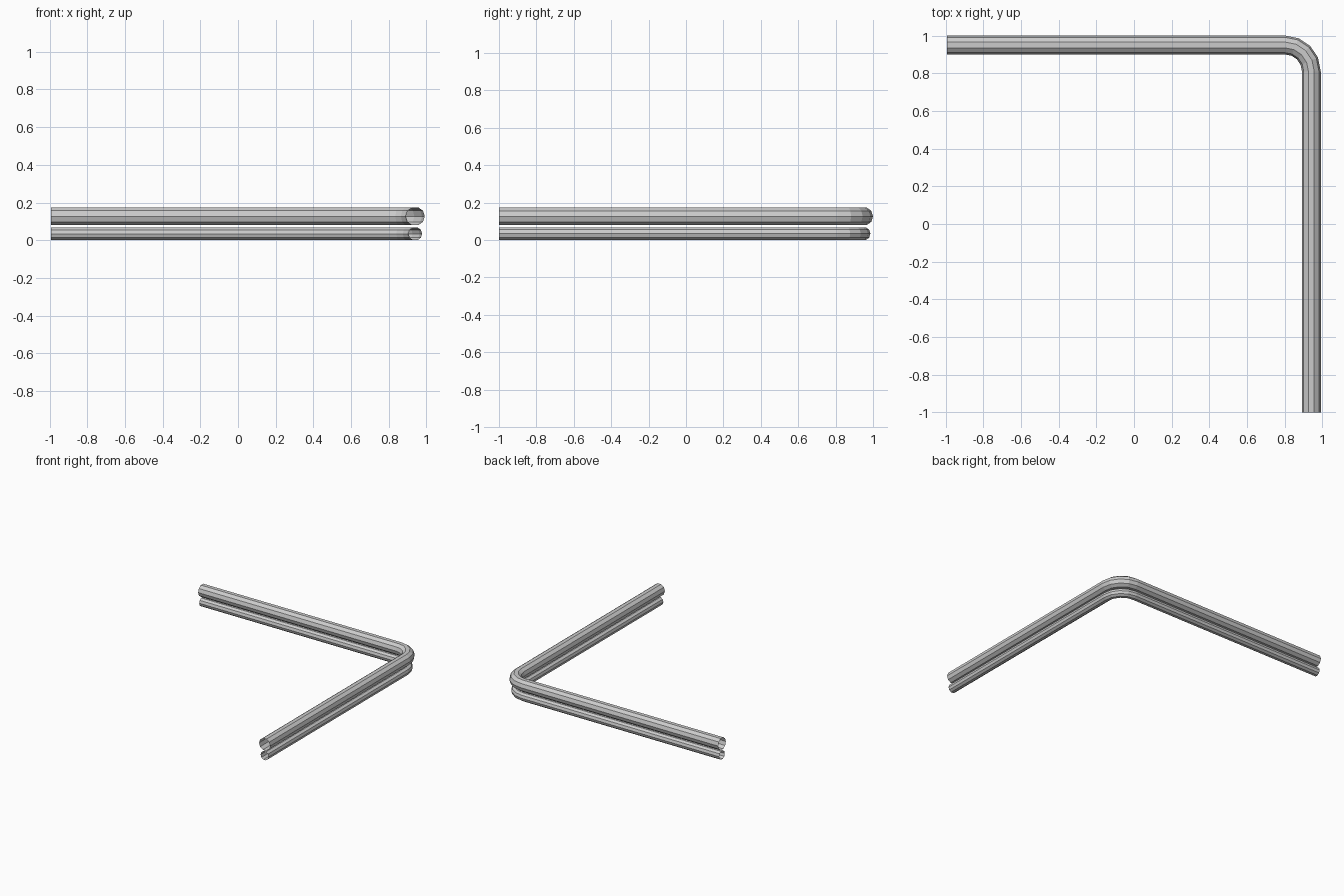
import bpy, bmesh
from math import sin, cos, pi

if "Cube" in bpy.data.objects:
    bpy.data.objects.remove(bpy.data.objects["Cube"])

SIDES, BEND_STEPS, BEND_R = 10, 4, 0.14
CX, CY = 0.941, 0.95          # centre lines of the two runs
X_END, Y_END = -0.991, -1.0   # open ends


def pipe(name, radius, z):
    # Path stations: position and outward direction in plan
    bx, by = CX - BEND_R, CY - BEND_R
    stations = [(X_END, CY, 0, 1)]
    for i in range(BEND_STEPS + 1):
        a = pi / 2 * (1 - i / BEND_STEPS)
        stations.append((bx + BEND_R * cos(a), by + BEND_R * sin(a), cos(a), sin(a)))
    stations.append((CX, Y_END, 1, 0))

    # Sweep an open-ended ten-sided tube through the stations
    bm = bmesh.new()
    rings = []
    for x, y, nx, ny in stations:
        ring = []
        for k in range(SIDES):
            t = 2 * pi * k / SIDES
            o = radius * cos(t)
            ring.append(bm.verts.new((x + nx * o, y + ny * o, z + radius * sin(t))))
        rings.append(ring)
    for a, b in zip(rings, rings[1:]):
        for k in range(SIDES):
            n = (k + 1) % SIDES
            bm.faces.new((a[k], b[k], b[n], a[n]))
    bmesh.ops.recalc_face_normals(bm, faces=bm.faces)
    # Open tube: make sure the faces point away from the centre line
    bm.faces.ensure_lookup_table()
    f = max(bm.faces, key=lambda q: q.calc_center_median().z)
    f.normal_update()
    if f.normal.z < 0:
        bmesh.ops.reverse_faces(bm, faces=bm.faces)
    mesh = bpy.data.meshes.new(name)
    bm.to_mesh(mesh)
    bm.free()
    bpy.context.collection.objects.link(bpy.data.objects.new(name, mesh))


# Large pipe above, small pipe below
pipe("upper_pipe", 0.05, 0.127)
pipe("lower_pipe", 0.036, 0.0342)
